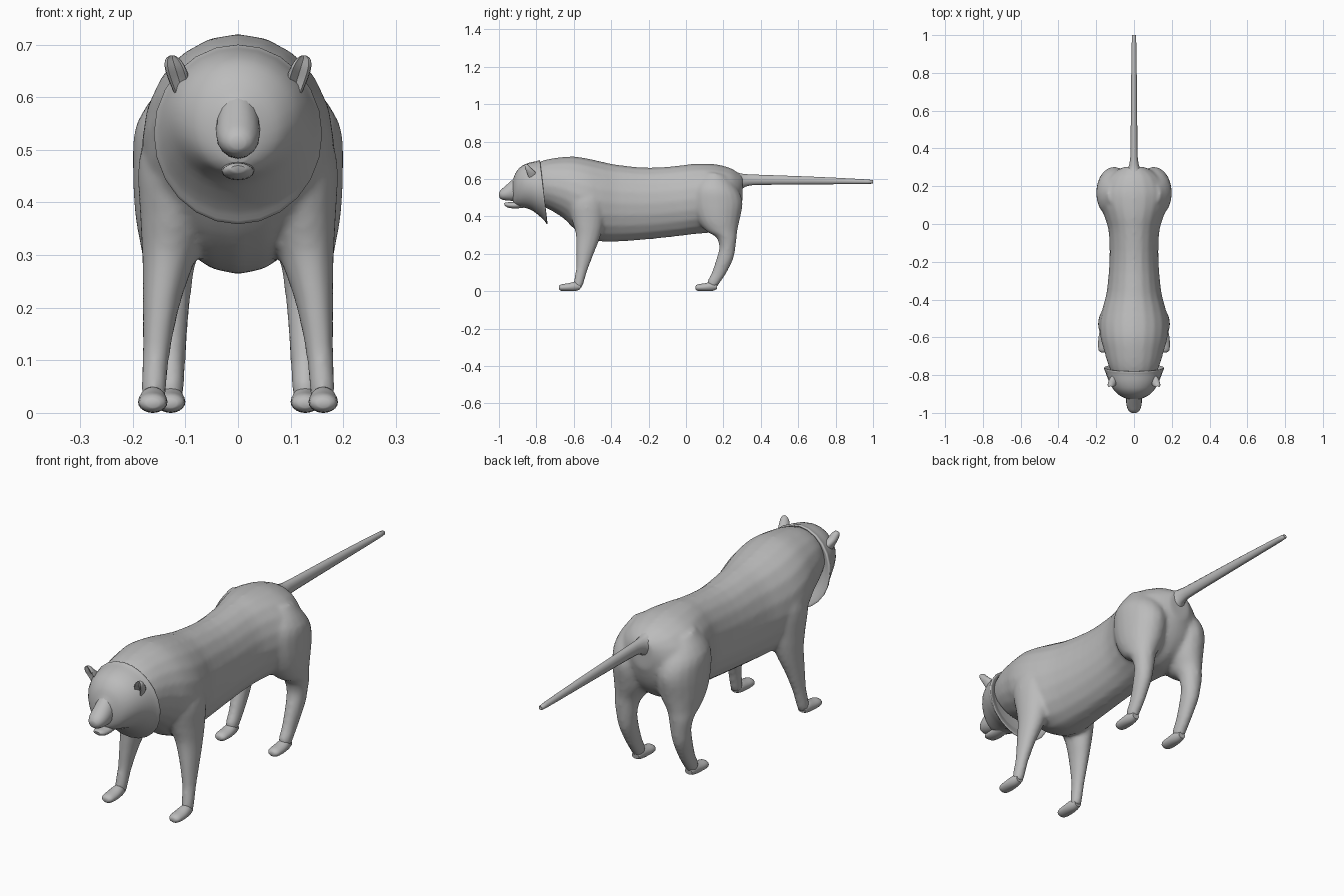
import bpy, bmesh, math

grey = bpy.data.materials.new("plain grey")
grey.diffuse_color = (0.5, 0.5, 0.5, 1)


def spline(rows, steps=3):
    """Smoothly interpolate the ring parameters between the given rows."""
    out = []
    n = len(rows)
    for i in range(n - 1):
        p = [rows[max(0, min(n - 1, i + k))] for k in (-1, 0, 1, 2)]
        for s in range(steps):
            t = s / steps
            out.append([0.5 * (2 * b + (c - a) * t + (2 * a - 5 * b + 4 * c - d) * t * t
                               + (3 * b - a - 3 * c + d) * t ** 3)
                        for a, b, c, d in zip(*p)])
    out.append(list(rows[-1]))
    return out


def loft(bm, rows, side=1, segs=20, dent=0.0):
    """Skin elliptical rings. Row: y, z of one edge, y, z of the other, x centre, half width."""
    rings = []
    for ya, za, yb, zb, xc, w in spline(rows):
        ring = []
        for k in range(segs):
            t = 2 * math.pi * k / segs
            c = math.cos(t)
            c -= dent * max(0, c) ** 4
            ring.append(bm.verts.new((side * (xc + w * math.sin(t)),
                                      (ya + yb) / 2 + c * (ya - yb) / 2,
                                      (za + zb) / 2 + c * (za - zb) / 2)))
        rings.append(ring)
    for a, b in zip(rings, rings[1:]):
        for k in range(segs):
            j = (k + 1) % segs
            bm.faces.new((a[k], a[j], b[j], b[k]))
    bm.faces.new(rings[0][::-1])
    bm.faces.new(rings[-1])


def make(name, pieces, **kw):
    """pieces: list of (rows, mirrored)."""
    bm = bmesh.new()
    for rows, mirrored in pieces:
        for side in ((1, -1) if mirrored else (1,)):
            loft(bm, rows, side, **kw)
    bmesh.ops.recalc_face_normals(bm, faces=bm.faces)
    me = bpy.data.meshes.new(name)
    bm.to_mesh(me)
    bm.free()
    me.materials.append(grey)
    me.shade_smooth()
    me.set_sharp_from_angle(angle=math.radians(50))
    ob = bpy.data.objects.new(name, me)
    bpy.context.collection.objects.link(ob)
    return ob


def centred(rows):
    return [(a, b, c, d, 0, w) for a, b, c, d, w in rows]


# torso, from neck to rump
torso = centred([
    (-.83, .67, -.76, .45, .115), (-.76, .70, -.71, .425, .14),
    (-.68, .715, -.65, .385, .16), (-.60, .72, -.60, .335, .178),
    (-.52, .708, -.535, .29, .183), (-.44, .69, -.46, .266, .168),
    (-.36, .675, -.36, .265, .145), (-.20, .66, -.20, .277, .13),
    (-.05, .67, -.05, .293, .133), (.03, .68, .03, .303, .153),
    (.10, .682, .10, .31, .178), (.17, .677, .17, .318, .185),
    (.24, .657, .23, .35, .155), (.28, .632, .275, .41, .105),
    (.303, .615, .303, .49, .05)])

# legs, from shoulder or hip down to the ankle
front_leg = [
    (-.58, .58, -.46, .56, .11, .05), (-.63, .48, -.43, .48, .115, .074),
    (-.61, .38, -.44, .36, .12, .066), (-.59, .31, -.465, .27, .132, .050),
    (-.587, .22, -.493, .20, .145, .036), (-.588, .12, -.527, .11, .155, .026),
    (-.60, .05, -.548, .04, .16, .024), (-.595, .018, -.556, .018, .16, .02)]
hind_leg = [
    (.10, .64, .22, .62, .08, .06), (.04, .56, .28, .54, .10, .093),
    (.03, .47, .303, .47, .105, .095), (.06, .38, .287, .38, .11, .086),
    (.11, .32, .274, .32, .124, .062), (.16, .29, .27, .28, .13, .050),
    (.178, .24, .264, .23, .13, .042), (.168, .19, .252, .17, .13, .036),
    (.138, .10, .212, .09, .128, .028), (.117, .06, .178, .04, .128, .026),
    (.113, .03, .166, .02, .128, .022)]

# body and legs fused into one smooth skin
body = make("body_and_legs", [(torso, False), (front_leg, True), (hind_leg, True)])
rm = body.modifiers.new("fuse", 'REMESH')
rm.mode = 'VOXEL'
rm.voxel_size = 0.01
rm.use_smooth_shade = True
sm = body.modifiers.new("soften", 'SMOOTH')
sm.factor = 0.5
sm.iterations = 5


# paws
def paw(y, x):
    return [(y, .026, y, .010, x, .012), (y + .012, .036, y + .012, .002, x, .025),
            (y + .05, .042, y + .05, 0, x, .028), (y + .09, .05, y + .09, .001, x, .024),
            (y + .118, .035, y + .114, .010, x, .017)]


make("front_paws", [(paw(-.68, .162), True)])
make("hind_paws", [(paw(.05, .128), True)])

# tail
make("tail", [(centred([
    (.25, .645, .27, .51, .055), (.29, .63, .30, .545, .034), (.33, .625, .33, .562, .023),
    (.40, .622, .40, .568, .019), (.70, .611, .70, .571, .016),
    (.97, .597, .97, .573, .012), (1.0, .590, 1.0, .579, .006)]), False)], segs=14)

# head flaring back to a cheek ruff, with the rim turned inwards
make("head", [(centred([
    (-.93, .59, -.925, .475, .030), (-.922, .605, -.915, .463, .055),
    (-.908, .637, -.895, .452, .085), (-.88, .668, -.86, .445, .113),
    (-.84, .686, -.82, .43, .134), (-.80, .695, -.765, .385, .152),
    (-.785, .70, -.745, .36, .160), (-.78, .695, -.742, .368, .153),
    (-.79, .685, -.77, .42, .12)]), False)], segs=24)

# muzzle and lower jaw
make("muzzle", [(centred([
    (-1.0, .525, -.998, .502, .014), (-.99, .541, -.985, .490, .029),
    (-.965, .563, -.95, .484, .040), (-.92, .603, -.90, .484, .042),
    (-.87, .645, -.87, .50, .036)]), False)], segs=16)
make("lower_jaw", [(centred([
    (-.972, .470, -.969, .457, .014), (-.958, .475, -.95, .446, .027),
    (-.92, .477, -.91, .442, .031), (-.86, .49, -.86, .447, .030)]), False)], segs=16)

# cupped ears
make("ears", [([
    (-.855, .60, -.795, .61, .104, .016), (-.866, .63, -.803, .635, .112, .020),
    (-.872, .655, -.825, .655, .119, .020), (-.870, .672, -.84, .672, .124, .014),
    (-.865, .679, -.85, .679, .125, .005)], True)], segs=16, dent=0.9)
